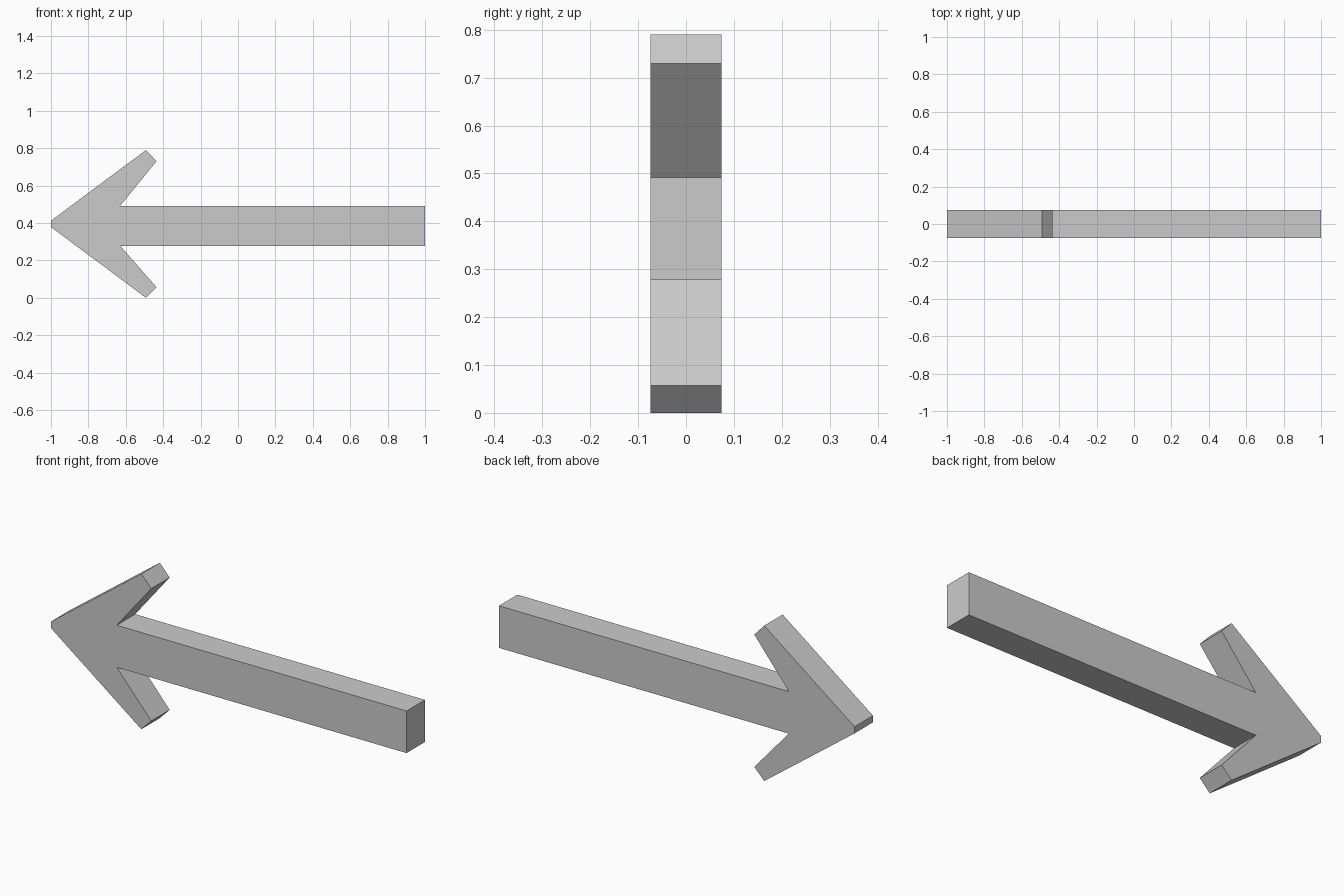
import bpy
import bmesh

cube = bpy.data.objects.get("Cube")
if cube:
    bpy.data.objects.remove(cube, do_unlink=True)

grey = bpy.data.materials.new("plain grey")
grey.use_nodes = True
colour = (0.6, 0.6, 0.6, 1)
grey.diffuse_color = colour
grey.node_tree.nodes["Principled BSDF"].inputs["Base Color"].default_value = colour

HALF_DEPTH = 0.074

# Arrow outline in x and z: blunt tip, swept barbs and a straight shaft
outline = [
    (-1, 0.412), (-0.492, 0.79), (-0.436, 0.73), (-0.63, 0.492),
    (1, 0.492), (1, 0.278),
    (-0.63, 0.278), (-0.436, 0.057), (-0.492, 0), (-1, 0.378),
]

# Extrude the outline into a solid slab
bm = bmesh.new()
front = bm.faces.new([bm.verts.new((x, -HALF_DEPTH, z)) for x, z in outline])
extruded = bmesh.ops.extrude_face_region(bm, geom=[front], use_keep_orig=True)["geom"]
back = [v for v in extruded if isinstance(v, bmesh.types.BMVert)]
bmesh.ops.translate(bm, verts=back, vec=(0, 2 * HALF_DEPTH, 0))
bmesh.ops.recalc_face_normals(bm, faces=bm.faces)

mesh = bpy.data.meshes.new("arrow")
bm.to_mesh(mesh)
bm.free()
mesh.materials.append(grey)
bpy.context.collection.objects.link(bpy.data.objects.new("arrow", mesh))
